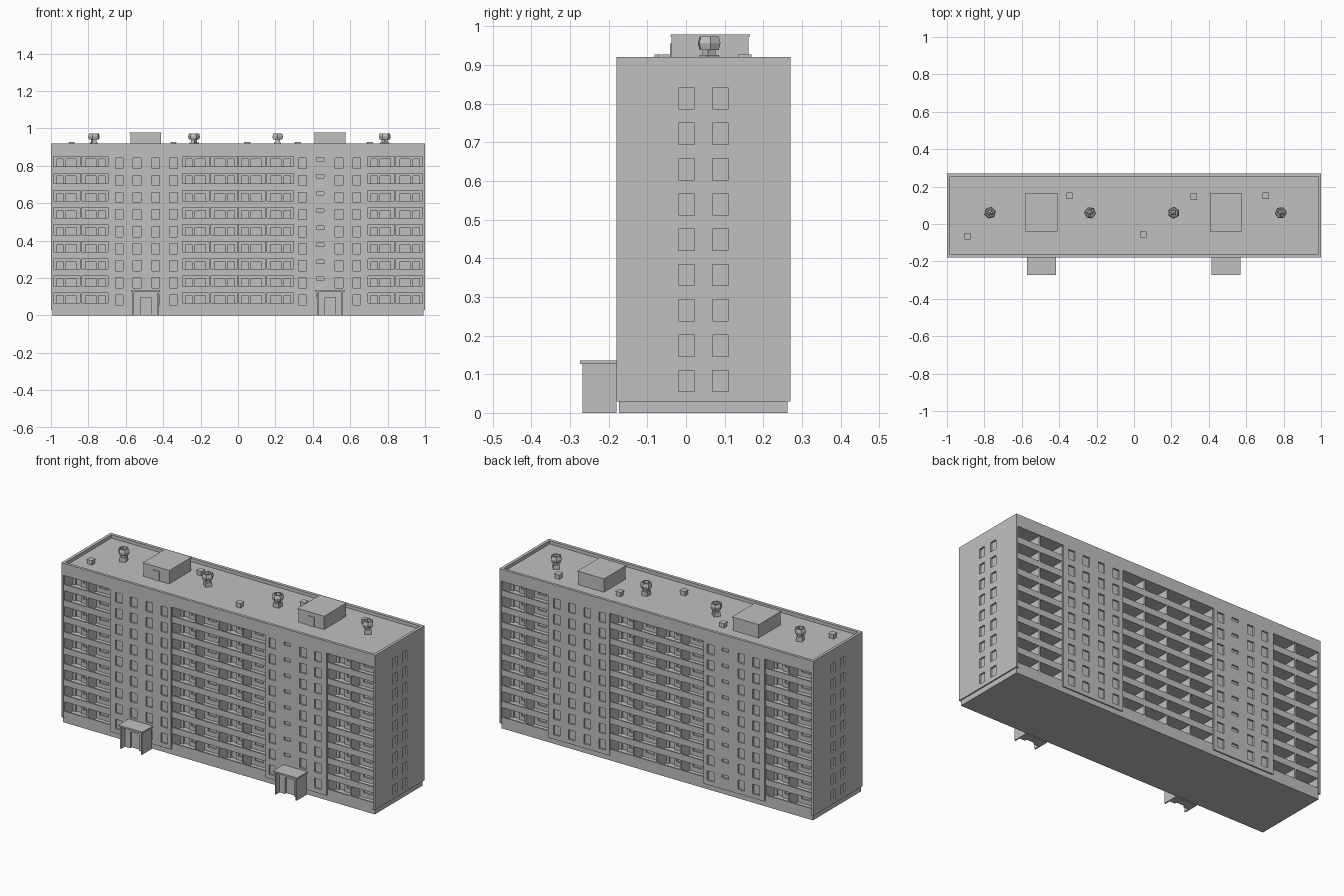
import bpy, bmesh, math
from mathutils import Matrix, Vector

if "Cube" in bpy.data.objects:
    bpy.data.objects.remove(bpy.data.objects["Cube"], do_unlink=True)

grey = bpy.data.materials.new("concrete_grey")
grey.use_nodes = True
grey.diffuse_color = (0.53, 0.53, 0.53, 1)
grey.node_tree.nodes["Principled BSDF"].inputs["Base Color"].default_value = grey.diffuse_color

FLOORS, PITCH, BASE, TOP, ROOF = 9, 0.0913, 0.03, 0.92, 0.9
FRONT, BACK = -0.18, 0.27
MID = (FRONT + BACK) / 2
RAIL = 0.007       # set-back of the balcony bays
RIM = 0.016        # parapet thickness
levels = [BASE + i * PITCH for i in range(FLOORS)]


def finish(name, bm):
    mesh = bpy.data.meshes.new(name)
    bm.to_mesh(mesh)
    bm.free()
    mesh.materials.append(grey)
    ob = bpy.data.objects.new(name, mesh)
    bpy.context.scene.collection.objects.link(ob)
    return ob


def add_box(bm, x0, x1, y0, y1, z0, z1):
    centre = Vector((x0 + x1, y0 + y1, z0 + z1)) / 2
    size = Matrix.Diagonal((x1 - x0, y1 - y0, z1 - z0, 1))
    bmesh.ops.create_cube(bm, size=1, matrix=Matrix.Translation(centre) @ size)


def boxes(name, *dims):
    bm = bmesh.new()
    for d in dims:
        add_box(bm, *d)
    return finish(name, bm)


def facade(name, half, rects, place):
    """Relief wall: each rect (u0, u1, z0, z1, depth) overrides earlier ones."""
    us = sorted({round(v, 4) for r in rects for v in r[:2]} | {-half, half})
    zs = sorted({round(v, 4) for r in rects for v in r[2:4]} | {BASE, TOP})

    def depth(i, j):
        if j < 0 or j >= len(zs) - 1:
            return RIM
        u, z = (us[i] + us[i + 1]) / 2, (zs[j] + zs[j + 1]) / 2
        d = 0
        for r in rects:
            if r[0] < u < r[1] and r[2] < z < r[3]:
                d = r[4]
        return d

    bm = bmesh.new()

    def quad(*pts):
        bm.faces.new([bm.verts.new(p) for p in pts])

    for i in range(len(us) - 1):
        u0, u1 = us[i], us[i + 1]
        below = depth(i, -1)
        for j in range(len(zs)):
            d, z0 = depth(i, j), zs[j]
            if d != below:
                quad((u0, below, z0), (u1, below, z0), (u1, d, z0), (u0, d, z0))
            below = d
            if j == len(zs) - 1:
                continue
            z1 = zs[j + 1]
            quad((u0, d, z0), (u1, d, z0), (u1, d, z1), (u0, d, z1))
            if i < len(us) - 2:
                e = depth(i + 1, j)
                if e != d:
                    quad((u1, d, z0), (u1, e, z0), (u1, e, z1), (u1, d, z1))
    bmesh.ops.remove_doubles(bm, verts=bm.verts, dist=1e-5)
    bm.transform(place)
    return finish(name, bm)


def placed(x, y, degrees):
    return Matrix.Translation((x, y, 0)) @ Matrix.Rotation(math.radians(degrees), 4, "Z")


# Long facades: set-back balcony bays, loggias, doors and windows
bays = [(-0.99, -0.69), (-0.30, 0.30), (0.69, 0.99)]
starts = [-0.99, -0.84, -0.30, -0.15, 0.0, 0.15, 0.69, 0.84]
long_rects = [(a, b, BASE, levels[-1] + 0.09, RAIL) for a, b in bays]
for f in levels:
    for n, a in enumerate(starts):
        long_rects.append((a + 0.004, a + 0.146, f + 0.006, f + 0.09, 0.085))
        # Door and window in the loggia back wall, mirrored in each pair
        for o0, o1, sill in ((0.02, 0.055, 0.006), (0.07, 0.125, 0.03)):
            if n % 2:
                o0, o1 = 0.15 - o1, 0.15 - o0
            long_rects.append((a + o0, a + o1, f + sill, f + 0.075, 0.095))
    for section in (-0.49, 0.49):
        for off in (-0.145, -0.05, 0.05, 0.145):
            u = section + off
            stair = section > 0 and off == -0.05
            lo, hi = (0.065, 0.083) if stair else (0.025, 0.08)
            long_rects.append((u - 0.021, u + 0.021, f + lo, f + hi, 0.01))

# End facades: two window columns
end_rects = [(u - 0.021, u + 0.021, f + 0.025, f + 0.08, 0.01)
             for f in levels for u in (-0.044, 0.044)]

half_depth = (BACK - FRONT) / 2
sides = {"front": (0, FRONT, 0), "back": (0, BACK, 180)}
for side, where in sides.items():
    place = placed(*where)
    facade(side + "_wall", 1.0, long_rects, place)
    # Balcony railings
    rails = boxes(side + "_railings", *[
        (a + 0.002, a + 0.148, RAIL, RAIL + 0.008, f + 0.001, f + 0.035)
        for a in starts for f in levels])
    rails.data.transform(place)
facade("right_end_wall", half_depth, end_rects, placed(1, MID, 90))
facade("left_end_wall", half_depth, end_rects, placed(-1, MID, -90))

# Plinth, roof deck and parapet
boxes("plinth", (-0.993, 0.993, FRONT + RAIL, BACK - RAIL, 0, BASE + 0.001))
boxes("roof_deck", (-0.99, 0.99, FRONT + 0.01, BACK - 0.01, ROOF - 0.008, ROOF))
x_in, y_lo, y_hi = 1 - RIM, FRONT + RIM, BACK - RIM
boxes("parapet",
      (-x_in, x_in, FRONT + 0.002, y_lo, ROOF, TOP - 0.001),
      (-x_in, x_in, y_hi, BACK - 0.002, ROOF, TOP - 0.001),
      (-0.998, -x_in, FRONT + 0.002, BACK - 0.002, ROOF, TOP - 0.001),
      (x_in, 0.998, FRONT + 0.002, BACK - 0.002, ROOF, TOP - 0.001))

for label, x in (("right", -0.494), ("left", 0.492)):
    # Entrance porch: side walls, canopy, inner wall around a sunken door
    boxes(label + "_entrance",
          (x - 0.07, x - 0.062, -0.268, FRONT, 0, 0.126),
          (x + 0.062, x + 0.07, -0.268, FRONT, 0, 0.126),
          (x - 0.077, x + 0.077, -0.274, FRONT, 0.126, 0.135),
          (x - 0.062, x - 0.028, -0.235, FRONT, 0, 0.126),
          (x + 0.028, x + 0.062, -0.235, FRONT, 0, 0.126),
          (x - 0.028, x + 0.028, -0.235, FRONT, 0.095, 0.126),
          (x - 0.028, x + 0.028, -0.222, FRONT, 0, 0.095))
    # Lift house on the roof
    boxes(label + "_roof_house",
          (x - 0.082, x + 0.082, -0.037, 0.162, ROOF, 0.973),
          (x - 0.085, x + 0.085, -0.04, 0.165, 0.973, 0.979),
          (x - 0.02, x + 0.02, -0.041, -0.036, ROOF, 0.955))

# Small roof hatches with caps
for n, (x, y) in enumerate([(-0.89, -0.065), (-0.345, 0.152), (0.05, -0.055),
                            (0.32, 0.145), (0.705, 0.152)]):
    boxes(f"roof_hatch_{n + 1}",
          (x - 0.014, x + 0.014, y - 0.014, y + 0.014, ROOF, 0.921),
          (x - 0.017, x + 0.017, y - 0.017, y + 0.017, 0.921, 0.927))

# Roof ventilators: waisted square stack inside an open six-sided collar
for n, x in enumerate((-0.77, -0.235, 0.212, 0.785)):
    bm = bmesh.new()
    add_box(bm, -0.018, 0.018, -0.018, 0.018, ROOF, 0.925)
    add_box(bm, -0.012, 0.012, -0.012, 0.012, 0.925, 0.955)
    bmesh.ops.create_cone(bm, cap_ends=True, segments=4, radius1=0.018, radius2=0,
                          depth=0.012, matrix=Matrix.Translation((0, 0, 0.961))
                          @ Matrix.Rotation(math.pi / 4, 4, "Z"))
    profile = [(0.02, 0.939), (0.027, 0.939), (0.032, 0.956), (0.027, 0.973), (0.02, 0.973)]
    rings = [[bm.verts.new((r * math.cos(k * math.pi / 3), r * math.sin(k * math.pi / 3), z))
              for k in range(6)] for r, z in profile]
    for a, b in zip(rings, rings[1:] + rings[:1]):
        for k in range(6):
            m = (k + 1) % 6
            bm.faces.new((a[k], a[m], b[m], b[k]))
    bmesh.ops.recalc_face_normals(bm, faces=bm.faces)
    bm.transform(placed(x, 0.06, 15 + 37 * n))
    finish(f"roof_ventilator_{n + 1}", bm)
